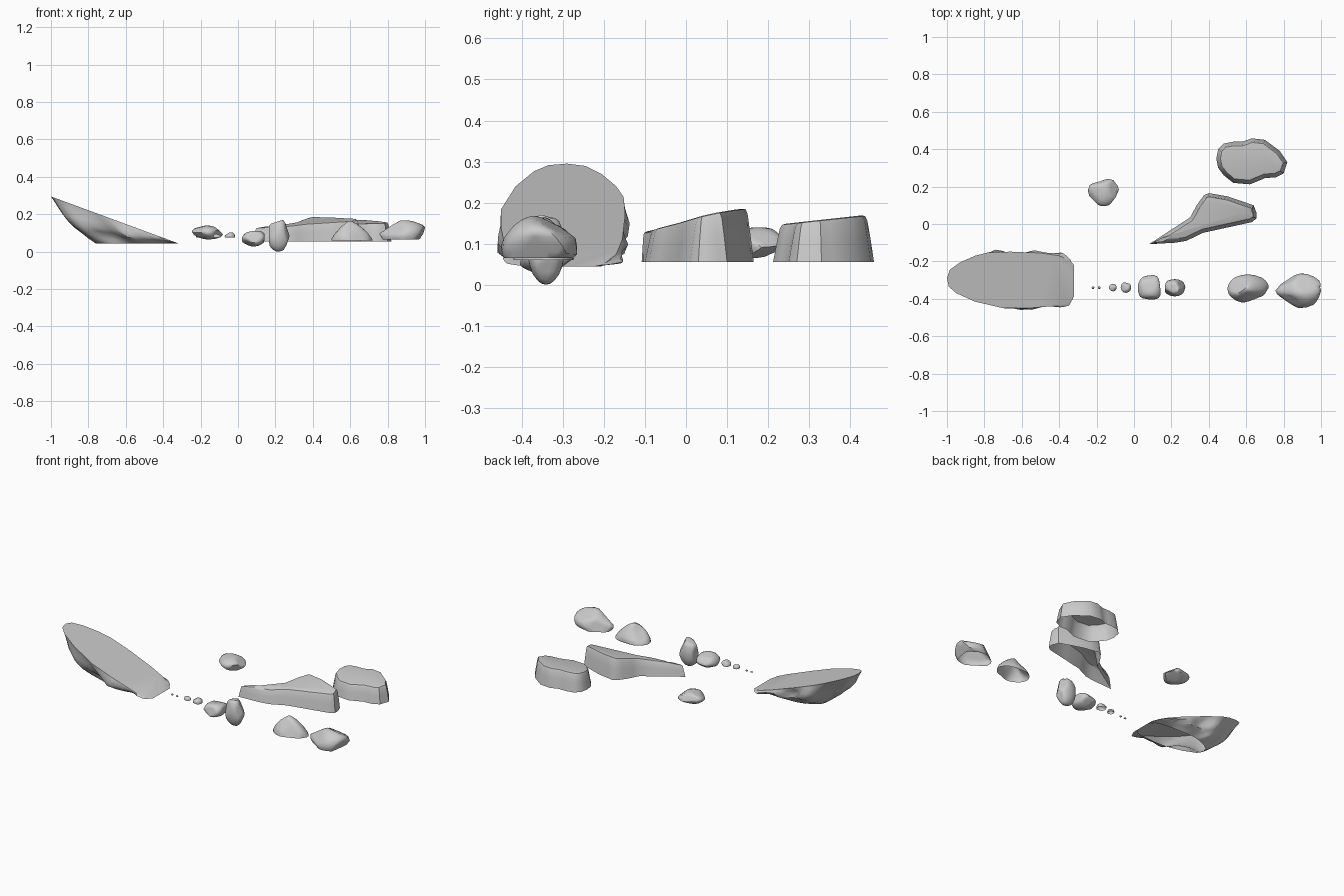
import bpy
import bmesh
import math
import random
from mathutils import Vector, noise

default_cube = bpy.data.objects.get("Cube")
if default_cube:
    bpy.data.objects.remove(default_cube)

# One plain stone colour for everything
stone = bpy.data.materials.new("stone grey")
stone.use_nodes = True
stone.diffuse_color = (0.6, 0.6, 0.6, 1)
stone.node_tree.nodes["Principled BSDF"].inputs["Base Color"].default_value = (0.6, 0.6, 0.6, 1)


def finish(bm, name, angle):
    """Turn a bmesh into a stone object, smooth except at sharp edges."""
    bmesh.ops.recalc_face_normals(bm, faces=bm.faces)
    mesh = bpy.data.meshes.new(name)
    bm.to_mesh(mesh)
    bm.free()
    mesh.materials.append(stone)
    obj = bpy.data.objects.new(name, mesh)
    bpy.context.collection.objects.link(obj)
    bpy.ops.object.select_all(action="DESELECT")
    obj.select_set(True)
    bpy.context.view_layer.objects.active = obj
    bpy.ops.object.shade_smooth_by_angle(angle=math.radians(angle))
    return obj


def resample(outline, steps):
    """Split every edge of a closed outline into equal steps."""
    points = [Vector(p) for p in outline]
    result = []
    for i, p in enumerate(points):
        q = points[(i + 1) % len(points)]
        result += [p.lerp(q, k / steps) for k in range(steps)]
    return result


def inset(points, distance):
    """Move a clockwise outline inwards."""
    result = []
    for i, p in enumerate(points):
        along = (points[(i + 1) % len(points)] - points[i - 1]).normalized()
        result.append(p + Vector((along.y, -along.x)) * distance)
    return result


def loft(name, rings, angle):
    """Skin a stack of rings, capped on the last one and open on the first."""
    bm = bmesh.new()
    loops = [[bm.verts.new(co) for co in ring] for ring in rings]
    count = len(loops[0])
    for low, high in zip(loops, loops[1:]):
        for i in range(count):
            j = (i + 1) % count
            bm.faces.new((low[i], low[j], high[j], high[i]))
    bm.faces.new(loops[-1])
    return finish(bm, name, angle)


def ledge(name, outline, base, slope, width):
    """Steep-sided rock with a gently sloping top."""
    points = resample(outline, 2)
    rings = []
    for rise, share in ((0, 0), (0.5, 0.4), (0.88, 0.75), (0.98, 1), (1, 1.5)):
        ring = []
        for p in inset(points, width * share):
            top = slope[0] + slope[1] * p.x + slope[2] * p.y
            ring.append((p.x, p.y, base + (top - base) * rise))
        rings.append(ring)
    return loft(name, rings, 40)


def boulder(name, low, high, seed, cuts=9, taper=0.0, lean=0.0, floor=None):
    """Ball chipped by flat cuts, fitted to a box; a floor leaves it open below."""
    rng = random.Random(seed)
    bm = bmesh.new()
    bmesh.ops.create_icosphere(bm, subdivisions=3, radius=1)
    for _ in range(cuts):
        normal = Vector([rng.gauss(0, 1) for _ in range(3)]).normalized()
        depth = rng.uniform(0.68, 0.85)
        for v in bm.verts:
            v.co -= normal * max(0, v.co.dot(normal) - depth)
    if floor is not None:
        geom = bm.verts[:] + bm.edges[:] + bm.faces[:]
        bmesh.ops.bisect_plane(bm, geom=geom, plane_co=(0, 0, floor),
                               plane_no=(0, 0, -1), clear_outer=True)
    for v in bm.verts:
        shrink = 1 - taper * v.co.z
        v.co.x = v.co.x * shrink + lean * v.co.z
        v.co.y *= shrink
    for axis in range(3):
        least = min(v.co[axis] for v in bm.verts)
        most = max(v.co[axis] for v in bm.verts)
        for v in bm.verts:
            share = (v.co[axis] - least) / (most - least)
            v.co[axis] = low[axis] + share * (high[axis] - low[axis])
    return finish(bm, name, 50)


# Large tilted slab: flat sloping top and a rugged hollow underside
slab_outline = [
    (-1, -.29), (-.985, -.245), (-.93, -.205), (-.85, -.17), (-.78, -.152),
    (-.66, -.148), (-.5, -.155), (-.4, -.17), (-.345, -.195), (-.32, -.24),
    (-.32, -.37), (-.35, -.42), (-.4, -.437), (-.57, -.45), (-.7, -.45),
    (-.85, -.415), (-.95, -.37), (-.99, -.335)]
slab_rings = []
for t in (0, 0.15, 0.3, 0.45, 0.6, 0.75, 0.9, 1):
    ring = []
    for p in resample(slab_outline, 3):
        bulge = math.sin(t * math.pi)
        top = 0.295 - (p.x + 1) * 0.368
        x = -.32 + (p.x + .32) * (0.65 + 0.35 * t)
        y = -.3 + (p.y + .3) * (0.62 + 0.38 * t + 0.12 * bulge)
        z = 0.045 + (top - 0.045) * (t - 0.14 * bulge)
        rough = noise.noise(Vector((p.x * 9, p.y * 12, t * 2))) * 0.045 * bulge
        ring.append((x, y - rough * math.copysign(1, p.y + .3), z + rough * (top - 0.045) * 2))
    slab_rings.append(ring)
loft("tilted_slab", slab_rings, 40)

# Two ledge rocks at the back
ledge("long_ledge", [
    (.08, -.108), (.2, -.03), (.3, .035), (.335, .1), (.375, .155), (.4, .165),
    (.5, .148), (.64, .1), (.655, .06), (.655, .03), (.63, .01), (.37, -.047),
    (.28, -.09), (.22, -.1)], 0.055, (0.148, 0.018, 0.22), 0.02)
ledge("back_ledge", [
    (.44, .35), (.45, .4), (.48, .43), (.53, .44), (.58, .44), (.63, .458),
    (.7, .45), (.78, .39), (.82, .33), (.8, .27), (.76, .25), (.7, .245),
    (.62, .212), (.53, .22), (.48, .26), (.45, .3)], 0.055, (0.122, 0, 0.11), 0.022)

# Open-bottomed boulders on the front left
boulder("peaked_boulder", (.5, -.42, .06), (.72, -.27, .165), 4,
        taper=0.4, lean=-0.15, floor=-0.1)
boulder("end_boulder", (.755, -.45, .065), (1, -.265, .168), 11,
        taper=0.1, lean=0.1, floor=-0.4)

# Closed stones
boulder("back_pebble", (-.245, .095, .065), (-.08, .242, .14), 7, lean=-0.2)
boulder("round_stone", (.02, -.405, .027), (.143, -.272, .112), 3, lean=0.1)
boulder("egg_stone", (.165, -.387, 0), (.275, -.295, .17), 5, cuts=6)

# Trail of pebbles dwindling towards the slab
trail = ((-.043, .056), (-.113, .04), (-.185, .014), (-.219, .014))
for number, (x, size) in enumerate(trail, 1):
    half = size / 2
    boulder(f"trail_pebble_{number}", (x - half, -.34 - half, .075),
            (x + half, -.34 + half, .075 + size * 0.5), number + 20, cuts=6, floor=-0.2)
